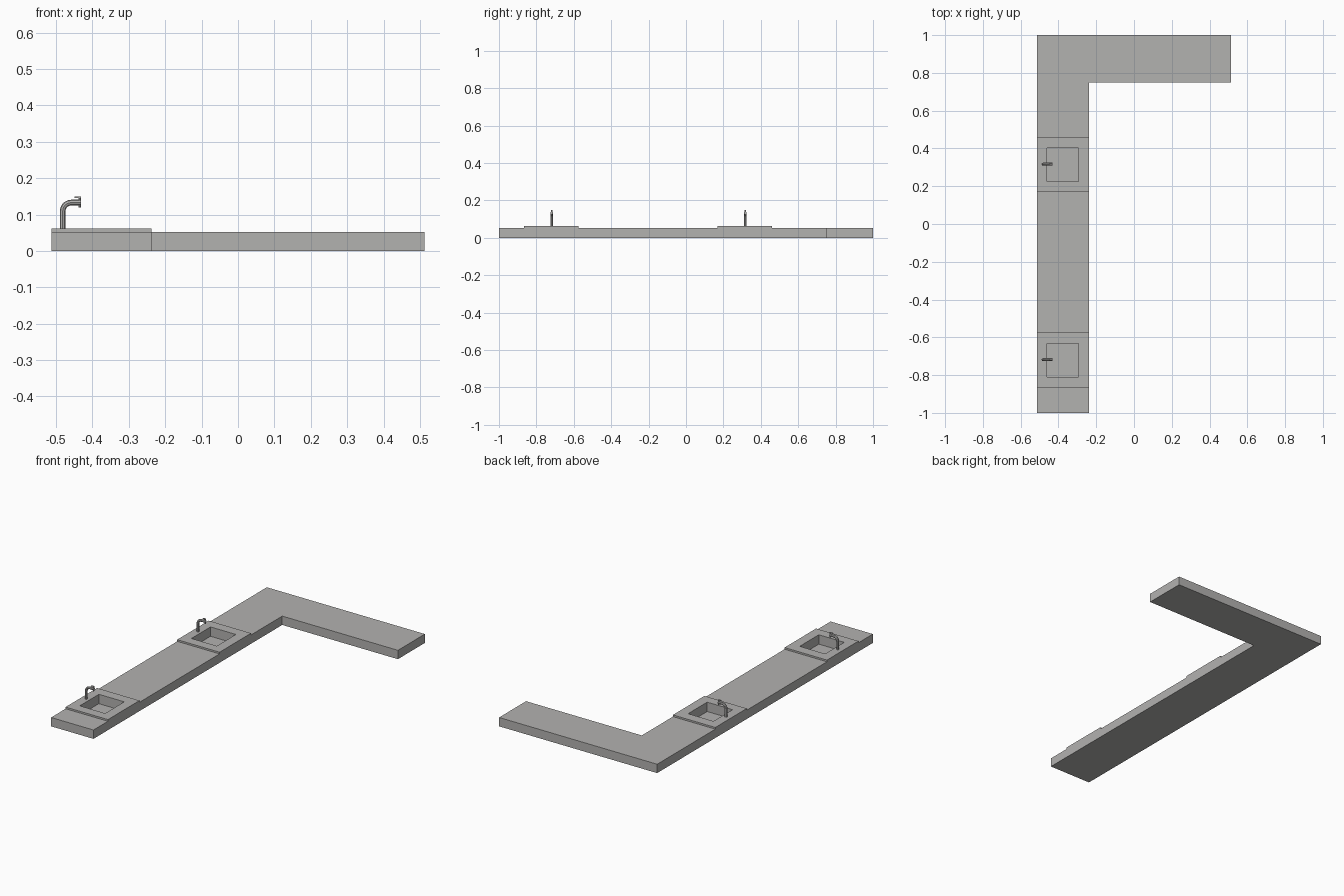
import bpy, bmesh, math
from mathutils import Vector

old = bpy.data.objects.get("Cube")
if old:
    bpy.data.objects.remove(old)


def material(name, color):
    m = bpy.data.materials.new(name)
    m.use_nodes = True
    m.diffuse_color = color
    m.node_tree.nodes["Principled BSDF"].inputs["Base Color"].default_value = color
    return m


GREY = material("stone grey", (0.45, 0.445, 0.435, 1))

LEFT, INNER, RIGHT = -0.513, -0.238, 0.513   # run depth and wing end
TOP, RIM = 0.052, 0.062                      # worktop and sink surround heights
TAP_X = -0.482


def prism(name, outline, z0, z1):
    """Extrude a flat outline between two heights."""
    bm = bmesh.new()
    face = bm.faces.new([bm.verts.new((x, y, z0)) for x, y in outline])
    ext = bmesh.ops.extrude_face_region(bm, geom=[face])
    bmesh.ops.translate(bm, vec=(0, 0, z1 - z0),
                        verts=[g for g in ext["geom"] if isinstance(g, bmesh.types.BMVert)])
    bmesh.ops.recalc_face_normals(bm, faces=bm.faces)
    mesh = bpy.data.meshes.new(name)
    bm.to_mesh(mesh)
    bm.free()
    obj = bpy.data.objects.new(name, mesh)
    bpy.context.collection.objects.link(obj)
    mesh.materials.append(GREY)
    return obj


def box(name, x0, x1, y0, y1, z0, z1):
    return prism(name, [(x0, y0), (x1, y0), (x1, y1), (x0, y1)], z0, z1)


def select(obj):
    bpy.ops.object.select_all(action="DESELECT")
    obj.select_set(True)
    bpy.context.view_layer.objects.active = obj


def cut(obj, cutter):
    mod = obj.modifiers.new("cut", "BOOLEAN")
    mod.operation, mod.solver, mod.object = "DIFFERENCE", "EXACT", cutter
    select(obj)
    bpy.ops.object.modifier_apply(modifier=mod.name)


def pipe(name, points, radius):
    """Round tube along a path, as a capped mesh."""
    curve = bpy.data.curves.new(name, "CURVE")
    curve.dimensions = "3D"
    curve.bevel_depth, curve.bevel_resolution = radius, 2
    curve.use_fill_caps = True
    spline = curve.splines.new("POLY")
    spline.points.add(len(points) - 1)
    for p, co in zip(spline.points, points):
        p.co = (*co, 1)
    curve.materials.append(GREY)
    obj = bpy.data.objects.new(name, curve)
    bpy.context.collection.objects.link(obj)
    select(obj)
    bpy.ops.object.convert(target="MESH")
    bpy.ops.object.shade_smooth_by_angle(angle=math.radians(40))
    return obj


def tap(side, y):
    # Upright, quarter bend, then level spout
    bend, height = 0.024, 0.133
    arc = [(TAP_X + bend * (1 - math.cos(a)), y, height - bend * (1 - math.sin(a)))
           for a in (math.radians(18 * i) for i in range(6))]
    pipe(side + "_tap_pipe", [(TAP_X, y, RIM)] + arc + [(-0.432, y, height)], 0.0077)
    # Nozzle, valve stem and lever
    pipe(side + "_tap_valve", [(-0.435, y, 0.119), (-0.435, y, 0.149)], 0.0038)
    box(side + "_tap_lever", -0.449, -0.431, y - 0.004, y + 0.004, 0.1455, 0.149)


# L-shaped worktop
worktop = prism("worktop", [(LEFT, -1), (INNER, -1), (INNER, 0.75),
                            (RIGHT, 0.75), (RIGHT, 1), (LEFT, 1)], 0, TOP)

# Two raised sink surrounds, each with a square basin and a tap
for side, y in (("front", -0.72), ("back", 0.315)):
    surround = box(side + "_sink_surround", LEFT, INNER, y - 0.146, y + 0.146, TOP, RIM)
    cutter = box("basin_cutter", -0.46, -0.295, y - 0.09, y + 0.087, 0.007, 0.1)
    cutter.hide_render = True
    cut(worktop, cutter)
    cut(surround, cutter)
    bpy.data.objects.remove(cutter)
    tap(side, y + 0.002)
